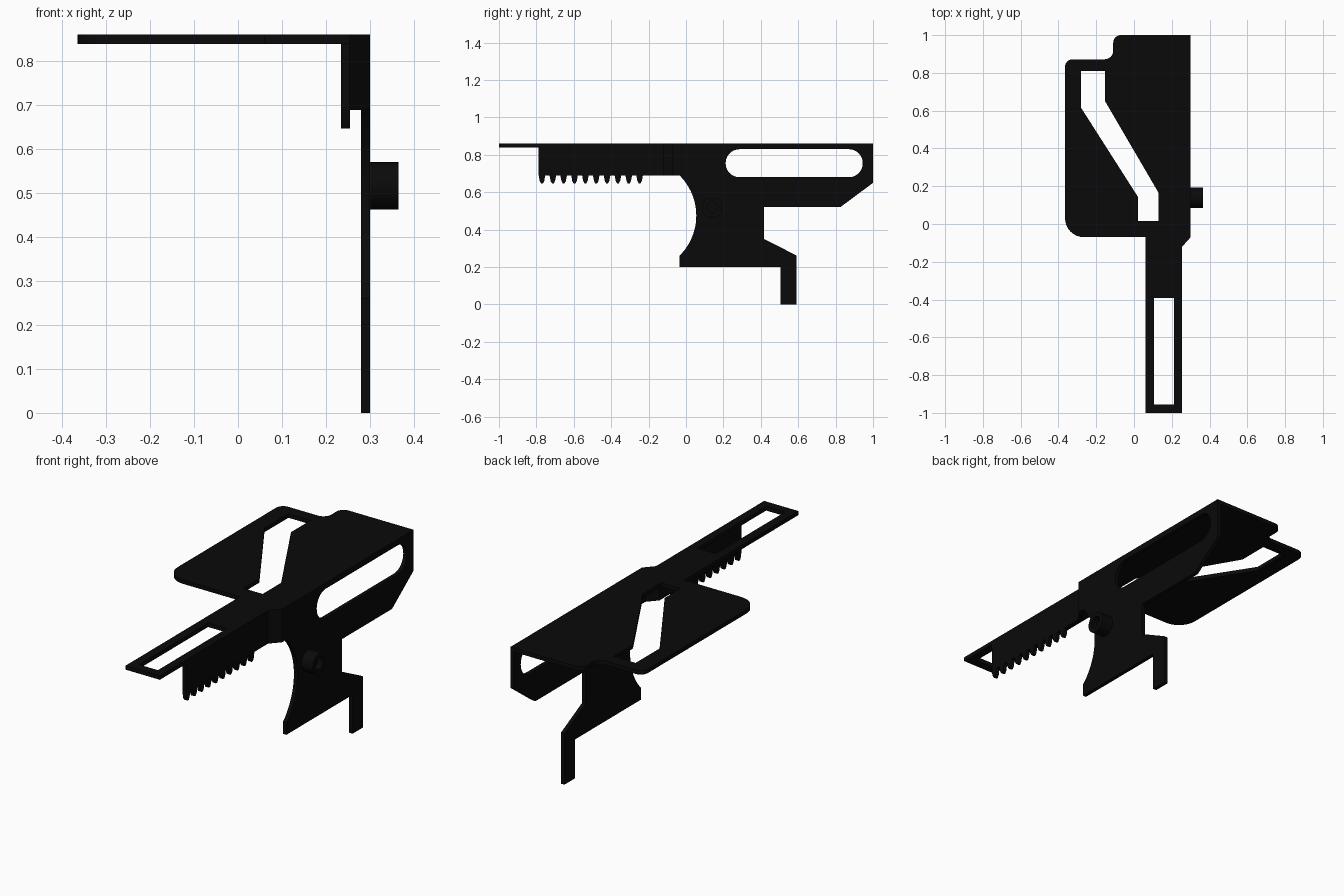
import bpy, bmesh, math
from mathutils import Vector, Matrix

if "Cube" in bpy.data.objects:
    bpy.data.objects.remove(bpy.data.objects["Cube"])

black = bpy.data.materials.new("black_steel")
black.diffuse_color = (0.003, 0.003, 0.003, 1)
black.use_nodes = True
black.node_tree.nodes["Principled BSDF"].inputs["Base Color"].default_value = black.diffuse_color

# local (u, v, depth) -> world (depth, u, v), for profiles drawn in the y-z plane
SIDE = Matrix(((0, 0, 1, 0), (1, 0, 0, 0), (0, 1, 0, 0), (0, 0, 0, 1)))
FLAT = Matrix.Identity(4)


def rounded(points, steps=8):
    """Outline with optional corner radius as third value of each point."""
    out = []
    n = len(points)
    for i, pt in enumerate(points):
        p = Vector(pt[:2])
        if len(pt) < 3:
            out.append(p)
            continue
        d1 = (Vector(points[i - 1][:2]) - p).normalized()
        d2 = (Vector(points[(i + 1) % n][:2]) - p).normalized()
        half = d1.angle(d2) / 2
        c = p + (d1 + d2).normalized() * pt[2] / math.sin(half)
        t = pt[2] / math.tan(half)
        a, b = (p + d1 * t - c).normalized(), (p + d2 * t - c).normalized()
        out += [c + a.slerp(b, k / steps) * pt[2] for k in range(steps + 1)]
    return out


def sheet(name, loops, lo, hi, orient):
    """Extrude an outline with holes between two depths."""
    cu = bpy.data.curves.new(name, 'CURVE')
    cu.dimensions = '2D'
    cu.fill_mode = 'BOTH'
    cu.extrude = (hi - lo) / 2
    for loop in loops:
        sp = cu.splines.new('POLY')
        sp.points.add(len(loop) - 1)
        for q, p in zip(sp.points, loop):
            q.co = (p[0], p[1], 0, 1)
        sp.use_cyclic_u = True
    tmp = bpy.data.objects.new(name + "_curve", cu)
    bpy.context.collection.objects.link(tmp)
    dg = bpy.context.evaluated_depsgraph_get()
    me = bpy.data.meshes.new_from_object(tmp.evaluated_get(dg))
    bpy.data.objects.remove(tmp)
    bm = bmesh.new()
    bm.from_mesh(me)
    bmesh.ops.remove_doubles(bm, verts=bm.verts, dist=1e-5)
    bm.transform(orient @ Matrix.Translation((0, 0, (lo + hi) / 2)))
    finish(name, bm)


def finish(name, bm):
    bmesh.ops.recalc_face_normals(bm, faces=bm.faces)
    me = bpy.data.meshes.new(name)
    bm.to_mesh(me)
    bm.free()
    me.materials.append(black)
    ob = bpy.data.objects.new(name, me)
    bpy.context.collection.objects.link(ob)
    bpy.ops.object.select_all(action='DESELECT')
    ob.select_set(True)
    bpy.context.view_layer.objects.active = ob
    bpy.ops.object.shade_smooth_by_angle(angle=math.radians(30))


# Top plate with its long arm, diagonal gate slot and arm window
outline = rounded([(0.30, 1.0), (0.30, -0.07), (0.255, -0.12), (0.255, -1.0),
                   (0.06, -1.0), (0.06, -0.07), (-0.365, -0.07, 0.1),
                   (-0.365, 0.872, 0.04), (-0.11, 0.872, 0.045), (-0.11, 1.0, 0.04)])
gate = [(-0.28, 0.81), (-0.153, 0.81), (-0.153, 0.65), (0.13, 0.165),
        (0.13, 0.015), (0.02, 0.015), (0.02, 0.145), (-0.28, 0.615)]
window = [(0.105, -0.955), (0.212, -0.955), (0.212, -0.393), (0.105, -0.393)]
sheet("top_plate", [outline, gate, window], 0.84, 0.861, FLAT)

# Side plate: slotted wing, curved front edge and dropped foot
r = 0.302
half = math.asin(0.215 / r)
arc = [(-0.247 + r * math.cos(a), 0.475 + r * math.sin(a))
       for a in (-half + 2 * half * k / 24 for k in range(25))]
side = [(-0.07, 0.84), (1.0, 0.84), (1.0, 0.65), (0.825, 0.52), (0.418, 0.52),
        (0.418, 0.35), (0.59, 0.262), (0.59, 0), (0.504, 0), (0.504, 0.2),
        (-0.035, 0.2)] + arc + [(-0.07, 0.69)]
slot = rounded([(0.212, 0.68, 0.0745), (0.945, 0.68, 0.0745),
                (0.945, 0.83, 0.0745), (0.212, 0.83, 0.0745)], 10)
sheet("side_plate", [side, slot], 0.28, 0.30, SIDE)

# Toothed rack under the arm
rack = [(-0.12, 0.84), (-0.788, 0.84)]
for k in range(10):
    y = -0.77 + 0.058 * k
    rack += [(y - 0.0175, 0.69), (y - 0.012, 0.66), (y - 0.005, 0.647),
             (y + 0.005, 0.647), (y + 0.012, 0.66), (y + 0.0175, 0.69)]
rack.append((-0.12, 0.69))
sheet("toothed_rack", [rack], 0.235, 0.255, SIDE)

# Slanted web joining rack and side plate
web = [(0.235, -0.12), (0.255, -0.12), (0.30, -0.07), (0.28, -0.07)]
sheet("joining_web", [web], 0.69, 0.84, FLAT)

# Round stud with a shallow socket on the side plate
bm = bmesh.new()
bmesh.ops.create_cone(bm, cap_ends=True, segments=32, radius1=0.054, radius2=0.054,
                      depth=0.065)
cap = max(bm.faces, key=lambda f: f.calc_center_median().z)
bmesh.ops.inset_individual(bm, faces=[cap], thickness=0.024)
pit = bmesh.ops.extrude_discrete_faces(bm, faces=[cap])["faces"][0]
bmesh.ops.translate(bm, verts=pit.verts, vec=(0, 0, -0.03))
bm.transform(Matrix.Translation((0.3325, 0.14, 0.517)) @ SIDE)
finish("side_stud", bm)
